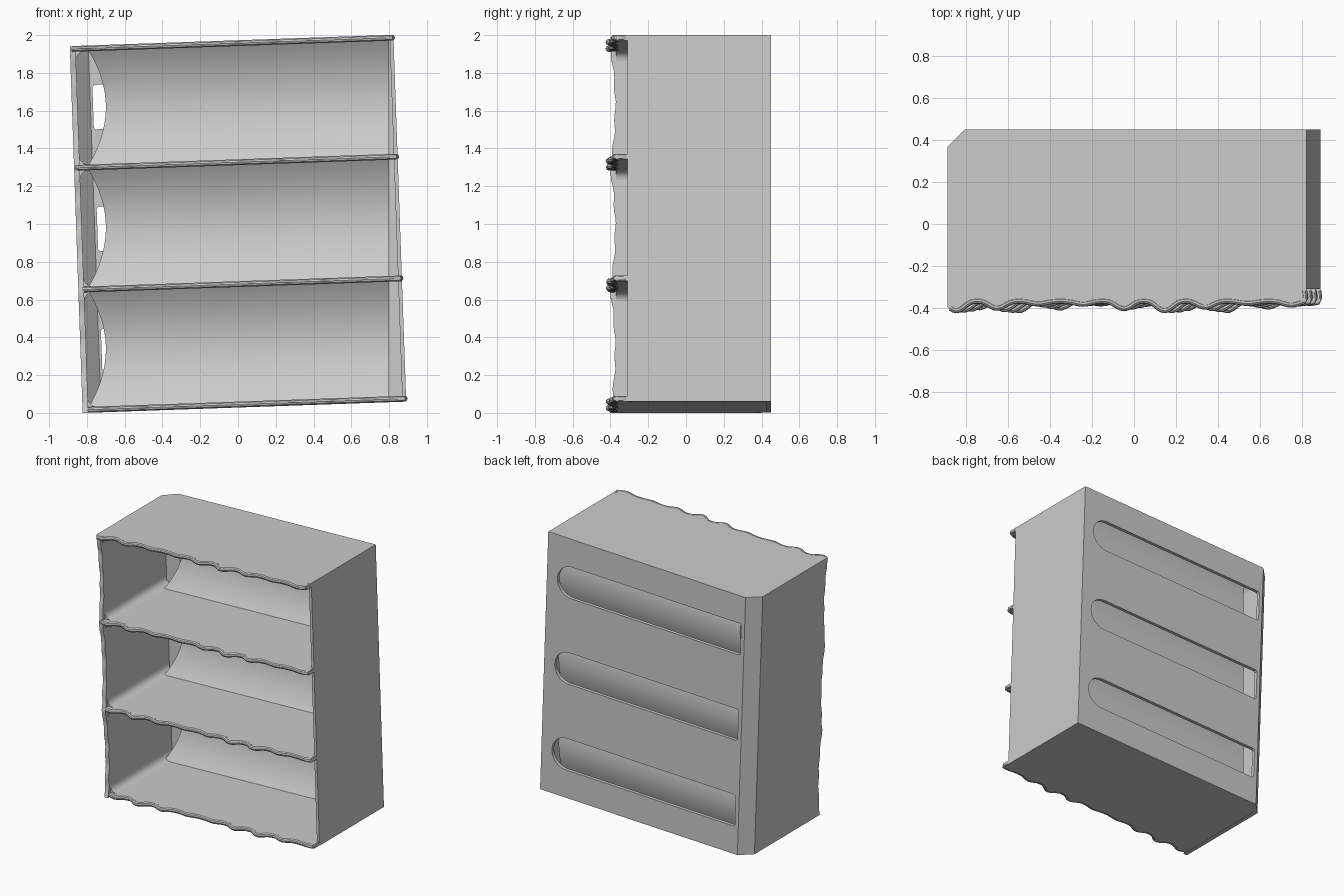
import bpy, bmesh, math
from mathutils import Matrix

if "Cube" in bpy.data.objects:
    bpy.data.objects.remove(bpy.data.objects["Cube"])

W, H, BACK = 0.857, 0.971, 0.45
CH = 0.083                       # back left chamfer
T = 0.03                         # wall thickness
TILT = 0.035
LEVELS = [-0.955, -0.318, 0.327, 0.957]
# the whole case leans slightly to one side
LEAN = Matrix.Translation((0, 0, 1)) @ Matrix.Rotation(-TILT, 4, 'Y')


def finish(name, bm):
    bmesh.ops.recalc_face_normals(bm, faces=bm.faces)
    bm.transform(LEAN)
    me = bpy.data.meshes.new(name)
    bm.to_mesh(me)
    bm.free()
    ob = bpy.data.objects.new(name, me)
    bpy.context.collection.objects.link(ob)
    bpy.ops.object.select_all(action='DESELECT')
    ob.select_set(True)
    bpy.context.view_layer.objects.active = ob
    bpy.ops.object.shade_smooth_by_angle(angle=math.radians(35))
    return ob


def prism(name, pts, vec):
    """Extrude a flat outline along a vector."""
    bm = bmesh.new()
    f = bm.faces.new([bm.verts.new(p) for p in pts])
    r = bmesh.ops.extrude_face_region(bm, geom=[f])
    moved = [g for g in r['geom'] if isinstance(g, bmesh.types.BMVert)]
    bmesh.ops.translate(bm, vec=vec, verts=moved)
    bmesh.ops.triangulate(bm, faces=[f for f in bm.faces if len(f.verts) > 4])
    finish(name, bm)


def curve_object(name, dims):
    cu = bpy.data.curves.new(name, 'CURVE')
    cu.dimensions = dims
    return cu


def add_poly(cu, pts, cyclic):
    s = cu.splines.new('POLY')
    s.points.add(len(pts) - 1)
    for p, co in zip(s.points, pts):
        p.co = (*co, 1)
    s.use_cyclic_u = cyclic


def curve_to_mesh(name, cu, mat):
    tmp = bpy.data.objects.new(name + "_curve", cu)
    bpy.context.collection.objects.link(tmp)
    deps = bpy.context.evaluated_depsgraph_get()
    me = bpy.data.meshes.new_from_object(tmp.evaluated_get(deps))
    bm = bmesh.new()
    bm.from_mesh(me)
    bmesh.ops.remove_doubles(bm, verts=bm.verts, dist=1e-5)
    bm.transform(mat)
    bpy.data.objects.remove(tmp)
    bpy.data.meshes.remove(me)
    finish(name, bm)


def wave(x, k):
    """Irregular drip line of a shelf front."""
    s = 0.5 + 0.5 * math.sin(31 * x + 1.1 + 0.35 * k)
    big = 0.6 + 0.4 * math.sin(6.5 * x - 0.9 + 0.5 * k)
    return -0.365 - 0.045 * s ** 1.5 * big


# shelves, floor and top, each with a wavy rounded lip
N = 120
for k, z in enumerate(LEVELS):
    name = ["floor", "lower_shelf", "upper_shelf", "top"][k]
    xs = [-W + 2 * W * i / N for i in range(N + 1)]
    front = [(x, wave(x, k), z - 0.014) for x in xs]
    rear = [(W, BACK, z - 0.014), (-W + CH, BACK, z - 0.014), (-W, BACK - CH, z - 0.014)]
    prism(name, front + rear, (0, 0, 0.028))
    lip = curve_object(name, '3D')
    lip.bevel_depth, lip.bevel_resolution, lip.use_fill_caps = 0.016, 3, True
    end = [(W - 0.008, -0.35, z), (W - 0.012, -0.32, z)]
    add_poly(lip, [(x * 0.982, wave(x, k), z) for x in xs] + end, False)
    curve_to_mesh(name + "_lip", lip, Matrix.Identity(4))

# left wall: front edge bows back between the shelves
edge = []
for i in range(61):
    z = -H + 2 * H * i / 60
    u = (z + H) / (2 * H) * 3
    edge.append((-W, -0.40 + 0.025 * abs(math.sin(math.pi * u)) + 0.004 * math.sin(40 * z), z))
prism("left_wall", edge + [(-W, BACK - CH, H), (-W, BACK - CH, -H)], (T, 0, 0))

# right wall stops short of the lips
prism("right_wall", [(W, -0.31, -H), (W, -0.31, H), (W, BACK, H), (W, BACK, -H)], (-0.02, 0, 0))

# chamfered back left corner
prism("corner_wall", [(-W, BACK - CH, -H), (-W + CH, BACK, -H),
                      (-W + CH + 0.02, BACK - 0.02, -H), (-W + 0.02, BACK - CH - 0.02, -H)],
      (0, 0, 2 * H))

# back panel with three slots, round at the right and nearly square at the left
back = curve_object("back_panel", '2D')
back.fill_mode, back.extrude = 'BOTH', 0.0125
add_poly(back, [(-W + CH, -H, 0), (W, -H, 0), (W, H, 0), (-W + CH, H, 0)], True)
for zc in (-0.645, 0.0, 0.645):
    r, x0, x1 = 0.118, -0.745, 0.77
    pts = [(x0, zc + r - 0.01, 0), (x0, zc - r + 0.01, 0), (x0 + 0.01, zc - r, 0)]
    pts += [(x1 - r + r * math.cos(a), zc + r * math.sin(a), 0)
            for a in (math.pi * (j / 16 - 0.5) for j in range(17))]
    pts += [(x0 + 0.01, zc + r, 0)]
    add_poly(back, pts, True)
curve_to_mesh("back_panel", back,
              Matrix.Translation((0, BACK - 0.0125, 0)) @ Matrix.Rotation(math.pi / 2, 4, 'X'))

# curved inner back of each compartment, cut at an angle on the left
for k in range(3):
    lo, hi = LEVELS[k], LEVELS[k + 1]
    bm = bmesh.new()
    rows = []
    for i in range(25):
        t = i / 12 - 1
        z = (lo + hi) / 2 + t * (hi - lo) / 2
        sag = 0.1 * (1 - t * t)
        x0, x1 = -0.8 + sag + z * TILT, 0.8 + z * TILT
        rows.append([[bm.verts.new((x, y, z)) for x in (x0, x1)]
                     for y in (0.25 + sag, 0.26 + sag)])
    for a, b in zip(rows, rows[1:]):
        for s in (0, 1):
            bm.faces.new((a[s][0], a[s][1], b[s][1], b[s][0]))
            bm.faces.new((a[0][s], a[1][s], b[1][s], b[0][s]))
    for e in (rows[0], rows[-1]):
        bm.faces.new((e[0][0], e[0][1], e[1][1], e[1][0]))
    finish("inner_back_%d" % (k + 1), bm)

# rounded inside corners where the shelves meet the left wall
R = 0.05
for k in range(3):
    for z, s in ((LEVELS[k] + 0.014, 1), (LEVELS[k + 1] - 0.014, -1)):
        x = -W + T
        arc = [(x + R - R * math.cos(a), -0.37, z + s * (R - R * math.sin(a)))
               for a in (math.pi / 2 * j / 6 for j in range(7))]
        prism("corner_fillet", [(x - 0.002, -0.37, z - s * 0.002)] + arc, (0, BACK - CH + 0.35, 0))
